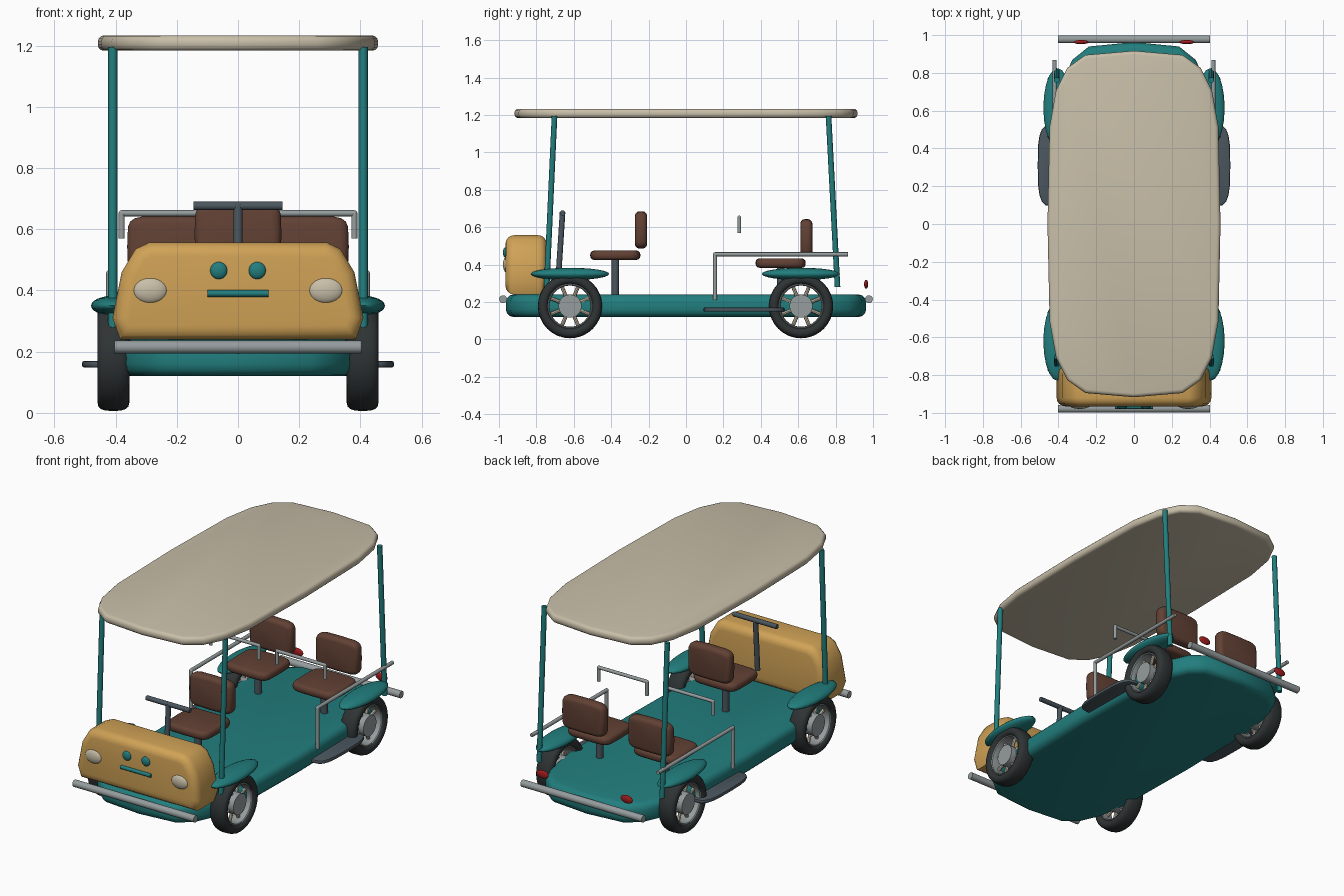
import bpy, bmesh, math
from mathutils import Vector, Matrix

old = bpy.data.objects.get("Cube")
if old:
    bpy.data.objects.remove(old, do_unlink=True)


def material(name, rgb):
    lin = [((c / 255 + 0.055) / 1.055) ** 2.4 for c in rgb] + [1]
    m = bpy.data.materials.new(name)
    m.use_nodes = True
    m.diffuse_color = lin
    m.node_tree.nodes["Principled BSDF"].inputs["Base Color"].default_value = lin
    return m


TEAL = material("teal paint", (34, 126, 126))
CREAM = material("cream", (200, 190, 168))
YELLOW = material("ochre yellow", (208, 162, 86))
BROWN = material("brown leather", (98, 65, 52))
SLATE = material("slate grey", (74, 86, 94))
RUBBER = material("black rubber", (46, 51, 52))
STEEL = material("steel grey", (150, 157, 158))
RED = material("red lens", (160, 28, 30))


def finish(name, bm, mat, angle=40):
    bmesh.ops.recalc_face_normals(bm, faces=bm.faces)
    me = bpy.data.meshes.new(name)
    bm.to_mesh(me)
    bm.free()
    me.materials.append(mat)
    ob = bpy.data.objects.new(name, me)
    bpy.context.collection.objects.link(ob)
    bpy.ops.object.select_all(action='DESELECT')
    ob.select_set(True)
    bpy.context.view_layer.objects.active = ob
    bpy.ops.object.shade_smooth_by_angle(angle=math.radians(angle))
    return ob


def oval(cu, cv, a, b, e=0.49, n=20):
    """Rounded-rectangle outline: a superellipse."""
    pts = []
    for i in range(n):
        t = 2 * math.pi * i / n
        c, s = math.cos(t), math.sin(t)
        pts.append((cu + a * math.copysign(abs(c) ** e, c),
                    cv + b * math.copysign(abs(s) ** e, s)))
    return pts


def prism(name, outline, axis, lo, hi, rim, mat, seg=3):
    """Extrude an outline along Z or Y and round both rims."""
    def place(u, v, w):
        return (u, v, w) if axis == 'Z' else (u, w, v)
    bm = bmesh.new()
    rings = [[bm.verts.new(place(u, v, w)) for u, v in outline] for w in (lo, hi)]
    n = len(outline)
    caps = [bm.faces.new(r) for r in rings]
    for i in range(n):
        j = (i + 1) % n
        bm.faces.new((rings[0][i], rings[0][j], rings[1][j], rings[1][i]))
    bmesh.ops.recalc_face_normals(bm, faces=bm.faces)
    edges = [e for f in caps for e in f.edges]
    bmesh.ops.bevel(bm, geom=edges, offset=rim, segments=seg, profile=0.5,
                    affect='EDGES', clamp_overlap=True)
    return finish(name, bm, mat)


def add_rod(bm, p, q, r, sides=12):
    p, q = Vector(p), Vector(q)
    d = q - p
    m = Matrix.Translation((p + q) / 2) @ d.to_track_quat('Z', 'Y').to_matrix().to_4x4()
    bmesh.ops.create_cone(bm, cap_ends=True, segments=sides, radius1=r, radius2=r,
                          depth=d.length, matrix=m)


def tube(name, pts, r, mat, sides=12):
    """Straight rods joined through the points, with ball elbows."""
    bm = bmesh.new()
    for p, q in zip(pts, pts[1:]):
        add_rod(bm, p, q, r, sides)
    for p in pts[1:-1]:
        bmesh.ops.create_uvsphere(bm, u_segments=12, v_segments=8, radius=r,
                                  matrix=Matrix.Translation(p))
    return finish(name, bm, mat)


def ellipsoid(name, centre, radii, mat):
    bm = bmesh.new()
    bmesh.ops.create_uvsphere(bm, u_segments=20, v_segments=12, radius=1,
                              matrix=Matrix.Translation(centre) @ Matrix.Diagonal((*radii, 1)))
    return finish(name, bm, mat, 60)


def lathe(name, centre, profile, mat, steps=32):
    """Spin a closed (x, radius) profile round the wheel axle."""
    bm = bmesh.new()
    vs = [bm.verts.new((x, 0, r)) for x, r in profile]
    es = [bm.edges.new((vs[i], vs[(i + 1) % len(vs)])) for i in range(len(vs))]
    bmesh.ops.spin(bm, geom=vs + es, cent=(0, 0, 0), axis=(1, 0, 0),
                   angle=2 * math.pi, steps=steps)
    bmesh.ops.remove_doubles(bm, verts=bm.verts, dist=1e-5)
    bmesh.ops.translate(bm, verts=bm.verts, vec=centre)
    return finish(name, bm, mat)


def wheel(name, c):
    lathe(name + "_tyre", c, oval(0, 0.144, 0.052, 0.028, 0.75, 16), RUBBER)
    lathe(name + "_rim", c, oval(0, 0.116, 0.04, 0.006, 0.6, 12), STEEL)
    bm = bmesh.new()
    for i in range(8):
        t = math.pi * (i + 0.5) / 4
        d = Vector((0, math.cos(t), math.sin(t)))
        add_rod(bm, Vector(c) + d * 0.05, Vector(c) + d * 0.116, 0.01, 8)
    finish(name + "_spokes", bm, CREAM)
    off = Vector((0.04, 0, 0))
    tube(name + "_hub", [Vector(c) - off, Vector(c) + off], 0.062, STEEL, 20)


def seat(name, x, y, z):
    """Cushion, backrest and pedestal; y and z are the cushion centre."""
    prism(name + "_cushion", oval(x, y, 0.145, 0.134, 0.38), 'Z', z - 0.025, z + 0.025, 0.02, BROWN)
    prism(name + "_back", oval(x, z + 0.135, 0.142, 0.1, 0.36), 'Y', y + 0.105, y + 0.17, 0.024, BROWN)
    tube(name + "_pedestal", [(x, y, 0.23), (x, y, z - 0.015)], 0.02, SLATE)


# Floor and roof
prism("floor_pan", oval(0, 0, 0.425, 0.963), 'Z', 0.12, 0.24, 0.04, TEAL)
prism("roof", oval(0, 0, 0.458, 0.917), 'Z', 1.183, 1.233, 0.02, CREAM)

# Front cowl with its face
half = [(0.385, 0.24), (0.41, 0.31), (0.38, 0.46), (0.335, 0.535), (0.29, 0.557)]
prism("front_cowl", half + [(-u, v) for u, v in reversed(half)], 'Y',
      -0.965, -0.745, 0.045, YELLOW, 4)
tube("face_bar", [(-0.1, -0.968, 0.39), (0.1, -0.968, 0.39)], 0.011, TEAL)

# Steering column and handlebar
tube("steering_column", [(0, -0.68, 0.37), (0, -0.66, 0.68)], 0.015, SLATE)
tube("handlebar", [(-0.145, -0.66, 0.676), (0.145, -0.66, 0.676)], 0.014, SLATE)

# Bumpers
for label, y in (("front", -0.978), ("rear", 0.978)):
    tube(label + "_bumper", [(-0.403, y, 0.215), (0.403, y, 0.215)], 0.021, STEEL, 16)

# Driver seat
seat("driver_seat", 0, -0.378, 0.45)

# Everything that comes in left and right pairs
for side, s in (("left", 1), ("right", -1)):
    for end, y in (("front", -0.62), ("rear", 0.615)):
        wheel(f"{end}_{side}_wheel", (s * 0.407, y, 0.178))
        ellipsoid(f"{end}_{side}_fender", (s * 0.405, y, 0.35), (0.075, 0.21, 0.033), TEAL)
    tube(f"front_{side}_post", [(s * 0.409, -0.745, 0.28), (s * 0.409, -0.703, 1.195)], 0.015, TEAL)
    tube(f"rear_{side}_post", [(s * 0.409, 0.81, 0.28), (s * 0.409, 0.762, 1.195)], 0.015, TEAL)
    ellipsoid(f"{side}_headlight", (s * 0.287, -0.957, 0.4), (0.058, 0.022, 0.043), CREAM)
    ellipsoid(f"{side}_face_dot", (s * 0.063, -0.965, 0.465), (0.028, 0.014, 0.028), TEAL)
    ellipsoid(f"{side}_tail_light", (s * 0.28, 0.963, 0.295), (0.04, 0.011, 0.024), RED)
    seat(f"rear_{side}_seat", s * 0.22, 0.506, 0.408)
    prism(f"{side}_step", oval(s * 0.43, 0.31, 0.08, 0.217, 0.6), 'Z', 0.148, 0.17, 0.008, SLATE, 2)
    tube(f"{side}_side_rail", [(s * 0.42, 0.155, 0.21), (s * 0.42, 0.155, 0.455),
                               (s * 0.42, 0.867, 0.455)], 0.011, STEEL)
    tube(f"{side}_grab_handle", [(s * 0.06, 0.285, 0.57), (s * 0.06, 0.285, 0.652),
                                 (s * 0.38, 0.285, 0.652), (s * 0.38, 0.285, 0.57)], 0.01, STEEL)
